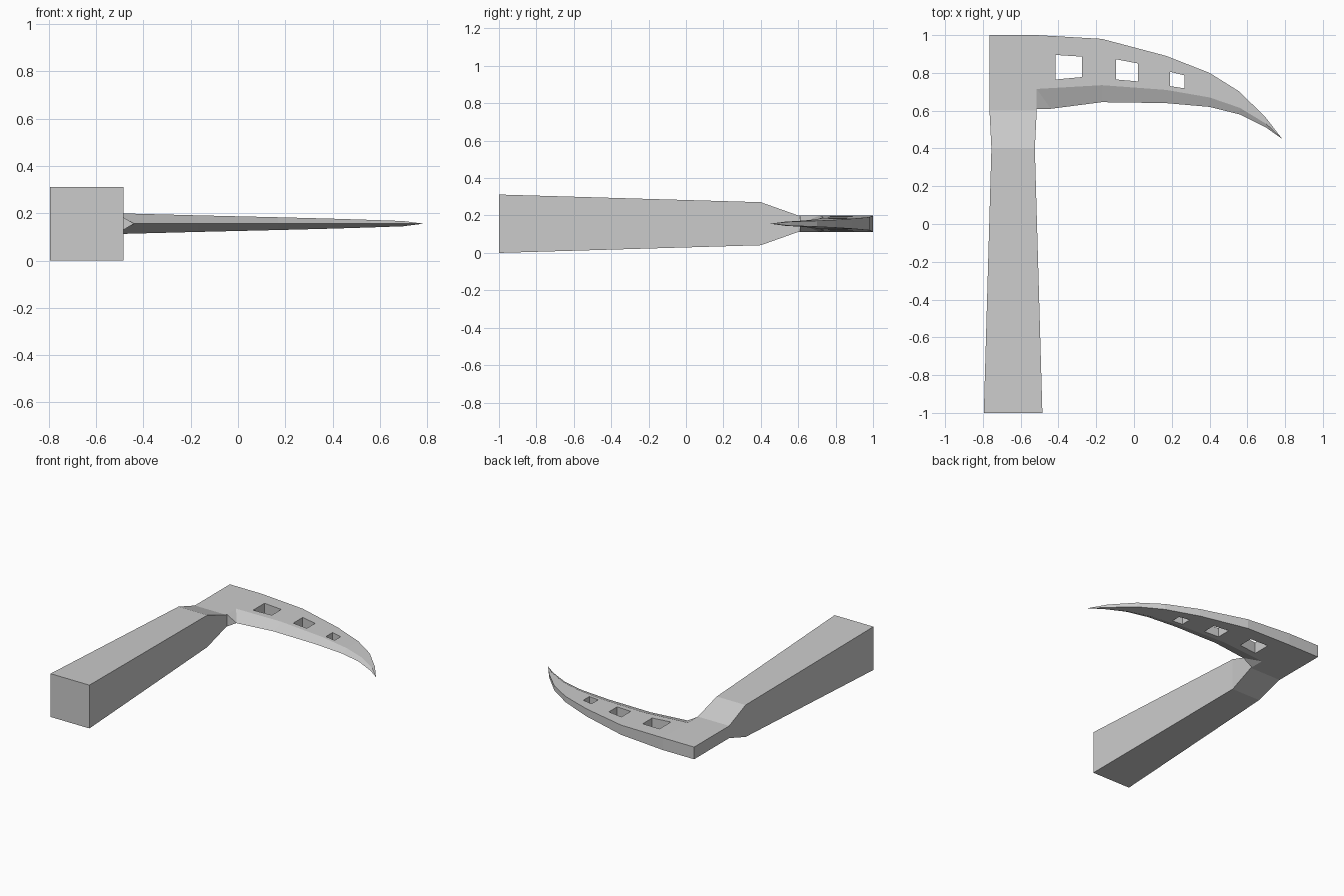
import bpy
import bmesh

cube = bpy.data.objects.get("Cube")
if cube:
    bpy.data.objects.remove(cube, do_unlink=True)

MID = 0.156  # height of the symmetry plane

grey = bpy.data.materials.new("plain_grey")
grey.use_nodes = True
colour = (0.6, 0.6, 0.6, 1)
grey.diffuse_color = colour
grey.node_tree.nodes["Principled BSDF"].inputs["Base Color"].default_value = colour


def finish(name, bm):
    bmesh.ops.recalc_face_normals(bm, faces=bm.faces)
    mesh = bpy.data.meshes.new(name)
    bm.to_mesh(mesh)
    bm.free()
    mesh.materials.append(grey)
    obj = bpy.data.objects.new(name, mesh)
    bpy.context.collection.objects.link(obj)
    return obj


def loft(bm, rings):
    # Bridge equal rings of points and cap both ends
    loops = [[bm.verts.new(p) for p in ring] for ring in rings]
    n = len(loops[0])
    for a, b in zip(loops, loops[1:]):
        for i in range(n):
            j = (i + 1) % n
            bm.faces.new((a[i], a[j], b[j], b[i]))
    bm.faces.new(loops[0])
    bm.faces.new(loops[-1])
    return loops


# Handle: rectangular sections (y, half width, half height), thin at the head
bm = bmesh.new()
sections = [(-1, 0.155, 0.156), (0.4, 0.115, 0.115), (0.6, 0.125, 0.044), (1, 0.125, 0.044)]
loft(bm, [[(-0.64 + sx * w, y, MID + sz * h)
           for sx, sz in ((-1, -1), (1, -1), (1, 1), (-1, 1))]
          for y, w, h in sections])
finish("handle", bm)

# Blade stations: x, back y, ridge y, cutting edge y, half thickness
stations = [(-0.515, 1.0, 0.715, 0.61, 0.044),
            (-0.17, 0.98, 0.735, 0.645, 0.035),
            (0.17, 0.89, 0.71, 0.64, 0.027),
            (0.40, 0.80, 0.67, 0.62, 0.021),
            (0.56, 0.70, 0.615, 0.58, 0.016),
            (0.70, 0.56, 0.53, 0.51, 0.011)]
bm = bmesh.new()
rows = []
for x, back, ridge, edge, t in stations:
    edge_x = -0.44 if x == stations[0][0] else x
    points = [(x, back, MID + t), (x, ridge, MID + t), (edge_x, edge, MID),
              (x, ridge, MID - t), (x, back, MID - t)]
    rows.append([bm.verts.new(p) for p in points])
for a, b in zip(rows, rows[1:]):
    for i in range(5):
        j = (i + 1) % 5
        bm.faces.new((a[i], a[j], b[j], b[i]))

# Pointed tip
tip = bm.verts.new((0.785, 0.45, MID))
last = rows[-1]
for i in range(5):
    bm.faces.new((last[i], last[(i + 1) % 5], tip))

# Square root that flows into the sharpened edge
root = rows[0]
x, _, _, edge, t = stations[0]
top, low = (bm.verts.new((x, edge, MID + s * t)) for s in (1, -1))
bm.faces.new((root[1], top, root[2]))
bm.faces.new((top, low, root[2]))
bm.faces.new((low, root[3], root[2]))
bm.faces.new((root[0], root[1], top, low, root[3], root[4]))
blade = finish("blade", bm)

# Three tapered window holes: left x, right x, left y range, right y range
holes = [(-0.415, -0.275, (0.765, 0.895), (0.778, 0.886)),
         (-0.095, 0.02, (0.765, 0.872), (0.755, 0.85)),
         (0.19, 0.268, (0.73, 0.806), (0.718, 0.787))]
bm = bmesh.new()
for x0, x1, (a0, a1), (b0, b1) in holes:
    outline = [(x0, a0), (x1, b0), (x1, b1), (x0, a1)]
    loft(bm, [[(x, y, z) for x, y in outline] for z in (0, 0.3)])
cutter = finish("hole_cutter", bm)
cutter.hide_render = True

cut = blade.modifiers.new("holes", "BOOLEAN")
cut.operation = "DIFFERENCE"
cut.solver = "EXACT"
cut.object = cutter
bpy.context.view_layer.objects.active = blade
bpy.ops.object.modifier_apply(modifier=cut.name)
bpy.data.objects.remove(cutter, do_unlink=True)
